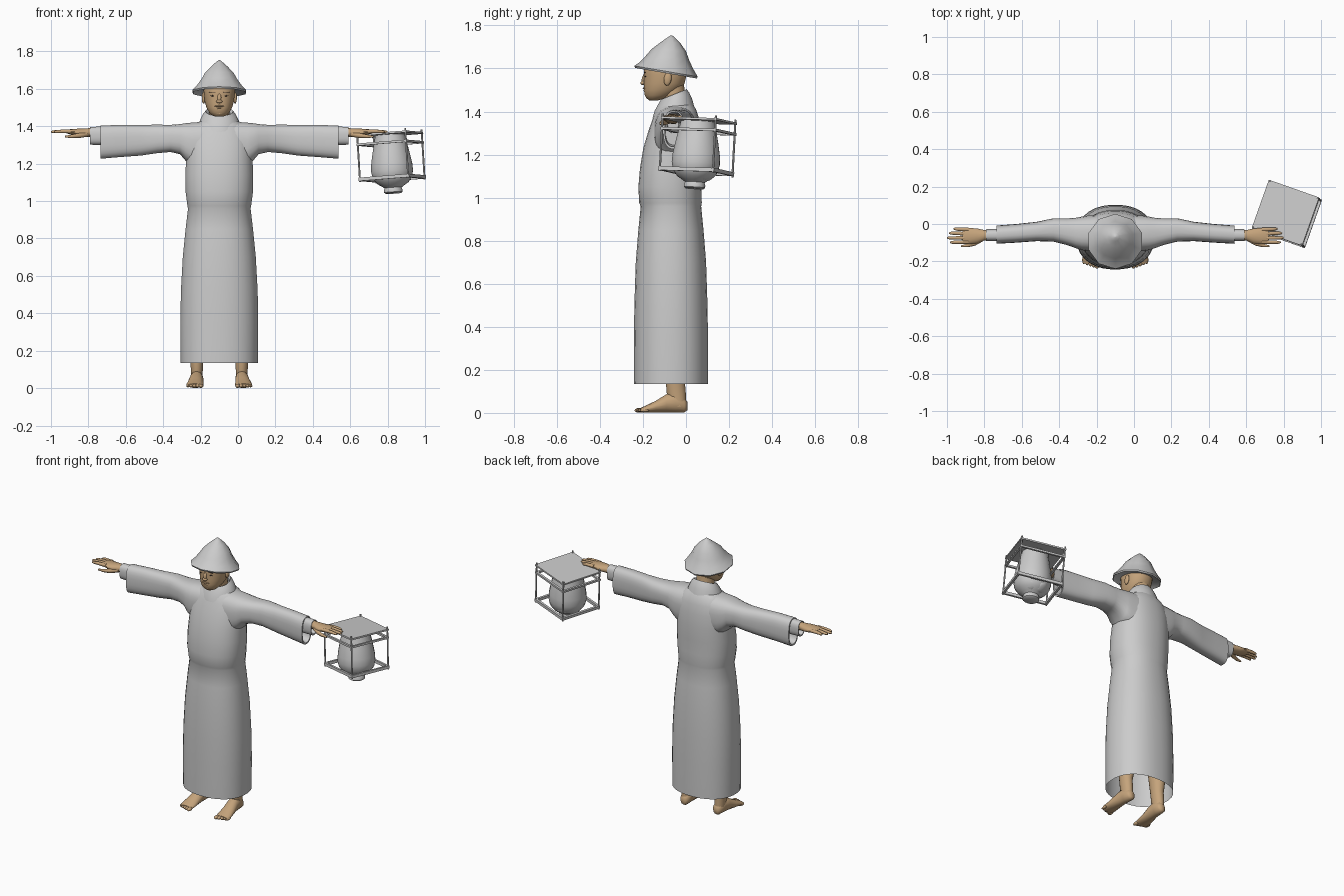
import bpy, bmesh, math
from mathutils import Matrix, Vector

CX = -0.1  # centre line of the figure


def material(name, rgb):
    m = bpy.data.materials.new(name)
    m.diffuse_color = (*rgb, 1)
    return m


GREY = material("cloth_grey", (0.6, 0.6, 0.6))
SKIN = material("skin_tan", (0.56, 0.37, 0.2))
DARK = material("dark_brown", (0.06, 0.04, 0.03))


def finish(name, bm, mat, angle=40):
    bmesh.ops.recalc_face_normals(bm, faces=bm.faces[:])
    me = bpy.data.meshes.new(name)
    bm.to_mesh(me)
    bm.free()
    me.materials.append(mat)
    ob = bpy.data.objects.new(name, me)
    bpy.context.collection.objects.link(ob)
    bpy.ops.object.select_all(action='DESELECT')
    ob.select_set(True)
    bpy.context.view_layer.objects.active = ob
    bpy.ops.object.shade_smooth_by_angle(angle=math.radians(angle))
    return ob


def loft(name, rings, mat, axis='z', n=24, p=2.0, caps=(True, True), angle=40, mtx=None):
    """Skin rings of (position, centre 1, centre 2, radius 1, radius 2, tilt) along an axis."""
    bm = bmesh.new()
    loops = []
    for t, c1, c2, r1, r2, *k in rings:
        loop = []
        for i in range(n):
            a = math.tau * (i + 0.5) / n
            u, v = (math.copysign(abs(f) ** (2 / p), f) for f in (math.cos(a), math.sin(a)))
            w = t + (k[0] * r2 * v if k else 0)
            a1, a2 = c1 + r1 * u, c2 + r2 * v
            co = {'z': (a1, a2, w), 'x': (w, a1, a2), 'y': (a1, w, a2)}[axis]
            loop.append(bm.verts.new(co))
        loops.append(loop)
    for A, B in zip(loops, loops[1:]):
        for i in range(n):
            j = (i + 1) % n
            bm.faces.new((A[i], A[j], B[j], B[i]))
    for on, loop in zip(caps, (loops[0], loops[-1])):
        if on:
            bm.faces.new(loop)
    if mtx:
        bm.transform(mtx)
    return finish(name, bm, mat, angle)


def ball(name, loc, size, mat, rot=0):
    bm = bmesh.new()
    m = Matrix.Translation(loc) @ Matrix.Rotation(rot, 4, 'X') @ Matrix.Diagonal((*size, 1))
    bmesh.ops.create_uvsphere(bm, u_segments=14, v_segments=8, radius=1, matrix=m)
    return finish(name, bm, mat, 60)


def box(name, loc, size, mat, mtx):
    bm = bmesh.new()
    bmesh.ops.create_cube(bm, size=1, matrix=mtx @ Matrix.Translation(loc) @ Matrix.Diagonal((*size, 1)))
    return finish(name, bm, mat, 30)


# Robe: open hem, waist seam, chest and sloping shoulders
loft("robe", [
    (0.135, CX, -0.07, 0.207, 0.173), (0.35, CX, -0.07, 0.209, 0.173), (0.52, CX, -0.07, 0.206, 0.17),
    (0.70, CX, -0.07, 0.196, 0.164), (0.85, CX, -0.07, 0.181, 0.152), (0.96, CX, -0.07, 0.168, 0.141),
    (0.975, CX, -0.072, 0.171, 0.146), (1.05, CX, -0.075, 0.181, 0.147), (1.14, CX, -0.07, 0.182, 0.144),
    (1.23, CX, -0.062, 0.178, 0.137), (1.31, CX, -0.053, 0.176, 0.122), (1.37, CX, -0.047, 0.16, 0.107),
    (1.41, CX, -0.045, 0.13, 0.092), (1.435, CX, -0.045, 0.09, 0.075)],
    GREY, n=32, p=2.25, caps=(False, True))

# Collar: flared band rising towards the nape
loft("collar", [
    (1.395, CX, -0.058, 0.115, 0.098, 0.25), (1.43, CX, -0.058, 0.104, 0.088, 0.3),
    (1.462, CX, -0.056, 0.088, 0.072, 0.35), (1.48, CX, -0.056, 0.074, 0.06, 0.4),
    (1.46, CX, -0.056, 0.066, 0.054, 0.4)], GREY, caps=(False, False))

# Neck and head
loft("neck", [(1.38, CX, -0.04, 0.06, 0.055), (1.46, CX, -0.055, 0.054, 0.052),
              (1.54, CX, -0.07, 0.056, 0.06)], SKIN)
loft("head", [
    (1.452, CX, -0.15, 0.022, 0.022), (1.458, CX, -0.143, 0.038, 0.036), (1.475, CX, -0.128, 0.055, 0.064),
    (1.50, CX, -0.113, 0.069, 0.083), (1.53, CX, -0.101, 0.078, 0.095), (1.57, CX, -0.096, 0.083, 0.1),
    (1.61, CX, -0.094, 0.085, 0.103), (1.645, CX, -0.092, 0.075, 0.09), (1.675, CX, -0.09, 0.05, 0.06),
    (1.685, CX, -0.09, 0.02, 0.025)], SKIN, p=2.2)
ball("nose_bridge", (CX, -0.193, 1.553), (0.011, 0.012, 0.026), SKIN, -0.25)
ball("nose_tip", (CX, -0.2, 1.533), (0.017, 0.012, 0.01), SKIN)
ball("upper_lip", (CX, -0.192, 1.508), (0.026, 0.009, 0.005), SKIN)
ball("lower_lip", (CX, -0.188, 1.497), (0.022, 0.009, 0.006), SKIN)
ball("chin", (CX, -0.168, 1.47), (0.028, 0.02, 0.014), SKIN)

# Hat: faceted crown with a flared, forward-raised brim
loft("hat", [
    (1.592, CX, -0.093, 0.128, 0.125, -0.17), (1.578, CX, -0.093, 0.146, 0.143, -0.17),
    (1.587, CX, -0.093, 0.15, 0.147, -0.17), (1.615, CX, -0.09, 0.125, 0.123, -0.13),
    (1.65, CX, -0.086, 0.1, 0.1, -0.1), (1.685, CX, -0.08, 0.08, 0.08, -0.06),
    (1.72, CX, -0.074, 0.046, 0.046), (1.74, CX, -0.07, 0.022, 0.022), (1.753, CX, -0.068, 0.005, 0.005)],
    GREY, n=10, angle=50)

for s, side in ((-1, "right"), (1, "left")):
    X = lambda d: CX + s * d

    # Eyes, brows and ears
    ball(side + "_eye", (X(0.035), -0.188, 1.563), (0.014, 0.004, 0.003), DARK)
    ball(side + "_brow", (X(0.036), -0.191, 1.582), (0.019, 0.004, 0.0025), DARK)
    ball(side + "_ear", (X(0.084), -0.085, 1.552), (0.01, 0.018, 0.032), SKIN, -0.15)

    # Wide sleeve: (distance, y back, y front, z bottom, z top)
    cuts = [(0.08, 0.05, -0.15, 1.18, 1.425), (0.15, 0.045, -0.145, 1.19, 1.42),
            (0.18, 0.04, -0.14, 1.215, 1.417), (0.21, 0.034, -0.13, 1.25, 1.412),
            (0.26, 0.03, -0.112, 1.262, 1.408), (0.33, 0.031, -0.095, 1.256, 1.409),
            (0.42, 0.012, -0.092, 1.243, 1.408), (0.53, 0.0, -0.1, 1.235, 1.408),
            (0.636, -0.008, -0.106, 1.226, 1.404), (0.636, -0.016, -0.098, 1.236, 1.398),
            (0.58, -0.016, -0.096, 1.245, 1.396)]
    loft(side + "_sleeve", [(X(d), (a + b) / 2, (c + e) / 2, (a - b) / 2, (e - c) / 2)
                            for d, a, b, c, e in cuts], GREY, 'x', p=2.7, angle=60)
    loft(side + "_inner_cuff", [(X(0.56), -0.058, 1.35, 0.034, 0.05), (X(0.692), -0.06, 1.349, 0.032, 0.048),
                                (X(0.692), -0.06, 1.352, 0.028, 0.042), (X(0.66), -0.06, 1.352, 0.026, 0.04)],
         GREY, 'x', p=2.6)

    # Hand: wrist and palm, four fingers and thumb
    loft(side + "_palm", [(X(0.64), -0.06, 1.365, 0.027, 0.025), (X(0.7), -0.06, 1.366, 0.028, 0.024),
                          (X(0.74), -0.064, 1.366, 0.041, 0.022), (X(0.79), -0.064, 1.37, 0.044, 0.016),
                          (X(0.818), -0.064, 1.372, 0.038, 0.009)], SKIN, 'x', n=16)
    for i, (y0, y1, tip) in enumerate([(-0.03, -0.026, 0.866), (-0.052, -0.049, 0.89),
                                       (-0.075, -0.074, 0.9), (-0.096, -0.098, 0.885)]):
        loft(f"{side}_finger_{i}", [(X(0.785), y0, 1.372, 0.011, 0.011), (X(0.84), (y0 + y1) / 2, 1.373, 0.01, 0.01),
                                    (X(tip - 0.012), y1, 1.371, 0.0085, 0.008), (X(tip), y1, 1.37, 0.004, 0.004)],
             SKIN, 'x', n=8, angle=60)
    loft(side + "_thumb", [(X(0.705), -0.078, 1.358, 0.014, 0.015), (X(0.75), -0.103, 1.35, 0.014, 0.014),
                           (X(0.79), -0.115, 1.346, 0.01, 0.01), (X(0.825), -0.119, 1.345, 0.005, 0.005)],
         SKIN, 'x', n=8, angle=60)

    # Bare leg, foot and toes
    loft(side + "_leg", [(0.03, X(0.12), -0.035, 0.03, 0.036), (0.09, X(0.12), -0.045, 0.032, 0.045),
                         (0.15, X(0.12), -0.05, 0.036, 0.045), (0.3, X(0.115), -0.045, 0.055, 0.06),
                         (0.5, X(0.105), -0.055, 0.06, 0.062)], SKIN, n=16)
    loft(side + "_foot", [(0.006, X(0.118), 0.032, 0.016, 0.02), (-0.008, X(0.118), 0.036, 0.029, 0.034),
                          (-0.05, X(0.12), 0.05, 0.034, 0.048), (-0.09, X(0.122), 0.045, 0.037, 0.043),
                          (-0.14, X(0.127), 0.029, 0.042, 0.028), (-0.185, X(0.13), 0.018, 0.046, 0.017),
                          (-0.21, X(0.131), 0.013, 0.042, 0.011)], SKIN, 'y', n=16, angle=60)
    for i in range(5):
        ball(f"{side}_toe_{i}", (X(0.098 + 0.0175 * i), -0.217 + 0.006 * i, 0.012),
             (0.013 - 0.001 * i, 0.022, 0.011 - 0.0008 * i), SKIN)

# Lantern: slightly tilted square frame around a bulging vessel
tilt = Matrix.Translation((0.81, 0.06, 1.358)) @ Matrix.Rotation(math.radians(-19.4), 4, 'Z') \
    @ Matrix.Rotation(-0.075, 4, 'Y') @ Matrix.Rotation(-0.03, 4, 'X')
W, D = 0.143, 0.137
box("lantern_top", (0, 0, 0), (2 * W, 2 * D, 0.01), GREY, tilt)
for s in (-1, 1):
    for level, h in ((-0.05, 0.012), (-0.236, 0.018)):
        box("lantern_long_bar", (0, s * (D - 0.007), level), (2 * W, 0.014, h), GREY, tilt)
        box("lantern_cross_bar", (s * (W - 0.007), 0, level), (0.014, 2 * D, h), GREY, tilt)
    for t in (-1, 1):
        x, y = s * (W - 0.006), t * (D - 0.006)
        loft("lantern_post", [(-0.25, x, y, 0.005, 0.005), (0.018, x, y, 0.005, 0.005)], GREY, n=8, mtx=tilt)
loft("lantern_vessel", [(z, 0.003, -0.003, r, r) for z, r in (
    (-0.005, 0.08), (-0.03, 0.085), (-0.1, 0.1), (-0.16, 0.111), (-0.2, 0.113), (-0.235, 0.105),
    (-0.262, 0.085), (-0.278, 0.06), (-0.288, 0.046), (-0.3, 0.05), (-0.312, 0.05), (-0.318, 0.042))],
    GREY, n=20, mtx=tilt)
# Petal-shaped cup under the vessel
for i in range(6):
    a = math.tau * i / 6
    m = tilt @ Matrix.Rotation(a, 4, 'Z') @ Matrix.Translation((0.072, 0, -0.252)) @ Matrix.Rotation(-0.75, 4, 'Y')
    bm = bmesh.new()
    bmesh.ops.create_uvsphere(bm, u_segments=10, v_segments=6, radius=1,
                              matrix=m @ Matrix.Diagonal((0.04, 0.038, 0.014, 1)))
    finish(f"lantern_petal_{i}", bm, GREY, 60)
